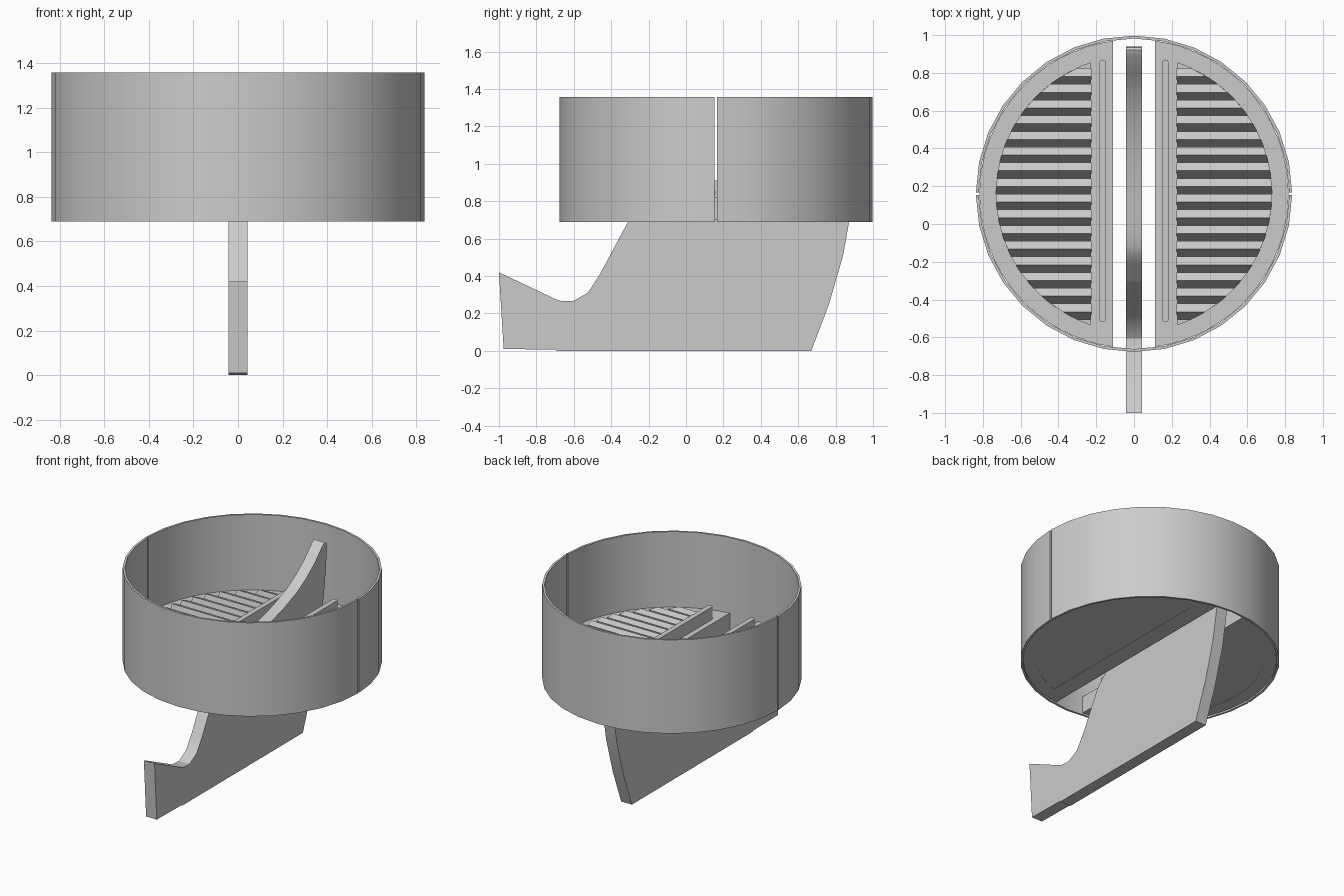
import bpy, bmesh
from math import sin, cos, pi, radians, sqrt, asin, acos

if "Cube" in bpy.data.objects:
    bpy.data.objects.remove(bpy.data.objects["Cube"])

CY = 0.16  # ring centre in y


def make(name, verts, faces, smooth=True):
    me = bpy.data.meshes.new(name)
    me.from_pydata(verts, [], faces)
    bm = bmesh.new()
    bm.from_mesh(me)
    bmesh.ops.recalc_face_normals(bm, faces=bm.faces)
    bm.to_mesh(me)
    bm.free()
    ob = bpy.data.objects.new(name, me)
    bpy.context.collection.objects.link(ob)
    if smooth:
        bpy.ops.object.select_all(action='DESELECT')
        ob.select_set(True)
        bpy.context.view_layer.objects.active = ob
        bpy.ops.object.shade_smooth_by_angle(angle=radians(30))
    return ob


def prism(name, a, b, smooth=True):
    """Solid between two matching outlines."""
    n = len(a)
    faces = [tuple(range(n)), tuple(range(n, 2 * n))]
    faces += [(i, (i + 1) % n, n + (i + 1) % n, n + i) for i in range(n)]
    return make(name, list(a) + list(b), faces, smooth)


def band(name, outer, inner, z0, z1, closed):
    """Flat band between two outlines, given thickness in z."""
    n = len(outer)
    verts = [(x, y, z) for z in (z0, z1) for loop in (outer, inner) for x, y in loop]
    O0, I0, O1, I1 = 0, n, 2 * n, 3 * n
    faces = []
    for i in range(n if closed else n - 1):
        j = (i + 1) % n
        faces += [(O0 + i, O0 + j, I0 + j, I0 + i), (O1 + i, O1 + j, I1 + j, I1 + i),
                  (O0 + i, O0 + j, O1 + j, O1 + i), (I0 + i, I0 + j, I1 + j, I1 + i)]
    if not closed:
        faces += [(O0 + k, I0 + k, I1 + k, O1 + k) for k in (0, n - 1)]
    return make(name, verts, faces)


def arc(r, a0, a1, n):
    return [(r * cos(a0 + (a1 - a0) * i / n), CY + r * sin(a0 + (a1 - a0) * i / n))
            for i in range(n + 1)]


def d_shape(r, chord, s, n=32):
    t = acos(chord / r)
    return [(s * x, y) for x, y in arc(r, -t, t, n)]


# Outer wall: two half shells with a thin seam on each side
g = radians(0.45)
for name, start in (("wall_back", 0), ("wall_front", pi)):
    a0, a1 = start + g, start + pi - g
    band(name, arc(0.837, a0, a1, 16), arc(0.822, a0, a1, 16), 0.69, 1.357, False)

for side, s in (("right", 1), ("left", -1)):
    # Grille frame and closed floor on each side of the blade slot
    band("grille_frame_" + side, d_shape(0.818, 0.11, s), d_shape(0.73, 0.23, s), 0.70, 0.82, True)
    d = d_shape(0.74, 0.22, s)
    prism("grille_floor_" + side, [(x, y, 0.702) for x, y in d], [(x, y, 0.72) for x, y in d])

    # Upright fin with rounded ends
    r, y0, y1, cx = 0.018, -0.502, 0.852, s * 0.166
    cap = [(cx + r * cos(pi * i / 8), y1 + r * sin(pi * i / 8)) for i in range(9)]
    cap += [(cx - r * cos(pi * i / 8), y0 - r * sin(pi * i / 8)) for i in range(9)]
    prism("fin_" + side, [(x, y, 0.80) for x, y in cap], [(x, y, 0.91) for x, y in cap])

    # Tilted louvre slats, trimmed to the round opening
    for k in range(16):
        y = CY - 0.665 + k * 0.083
        prof = [(y, 0.74), (y + 0.04, 0.865), (y + 0.083, 0.85), (y + 0.043, 0.72)]
        inner = [(s * 0.225, py, pz) for py, pz in prof]
        outer = [(s * max(0.235, sqrt(max(0, 0.73 ** 2 - (py - CY) ** 2))), py, pz)
                 for py, pz in prof]
        prism(f"slat_{side}_{k}", inner, outer, False)

# Central blade: side profile (y, z) extruded across x
profile = [(-0.975, 0.01), (-0.7, 0.006), (-0.69, 0), (0.67, 0), (0.765, 0.25),
           (0.84, 0.51), (0.872, 0.69), (0.91, 0.92), (0.932, 1.1), (0.94, 1.22),
           (0.935, 1.25), (0.92, 1.26), (0.895, 1.25), (0.8, 1.155), (0.7, 1.08),
           (0.6, 1.025), (0.45, 0.967), (0.3, 0.925), (0.1, 0.89), (-0.05, 0.87),
           (-0.12, 0.855), (-0.17, 0.83), (-0.22, 0.78), (-0.3, 0.7), (-0.31, 0.69),
           (-0.46, 0.41), (-0.525, 0.31), (-0.605, 0.265), (-0.68, 0.268), (-1, 0.42)]
prism("blade", [(-0.042, y, z) for y, z in profile], [(0.042, y, z) for y, z in profile])
